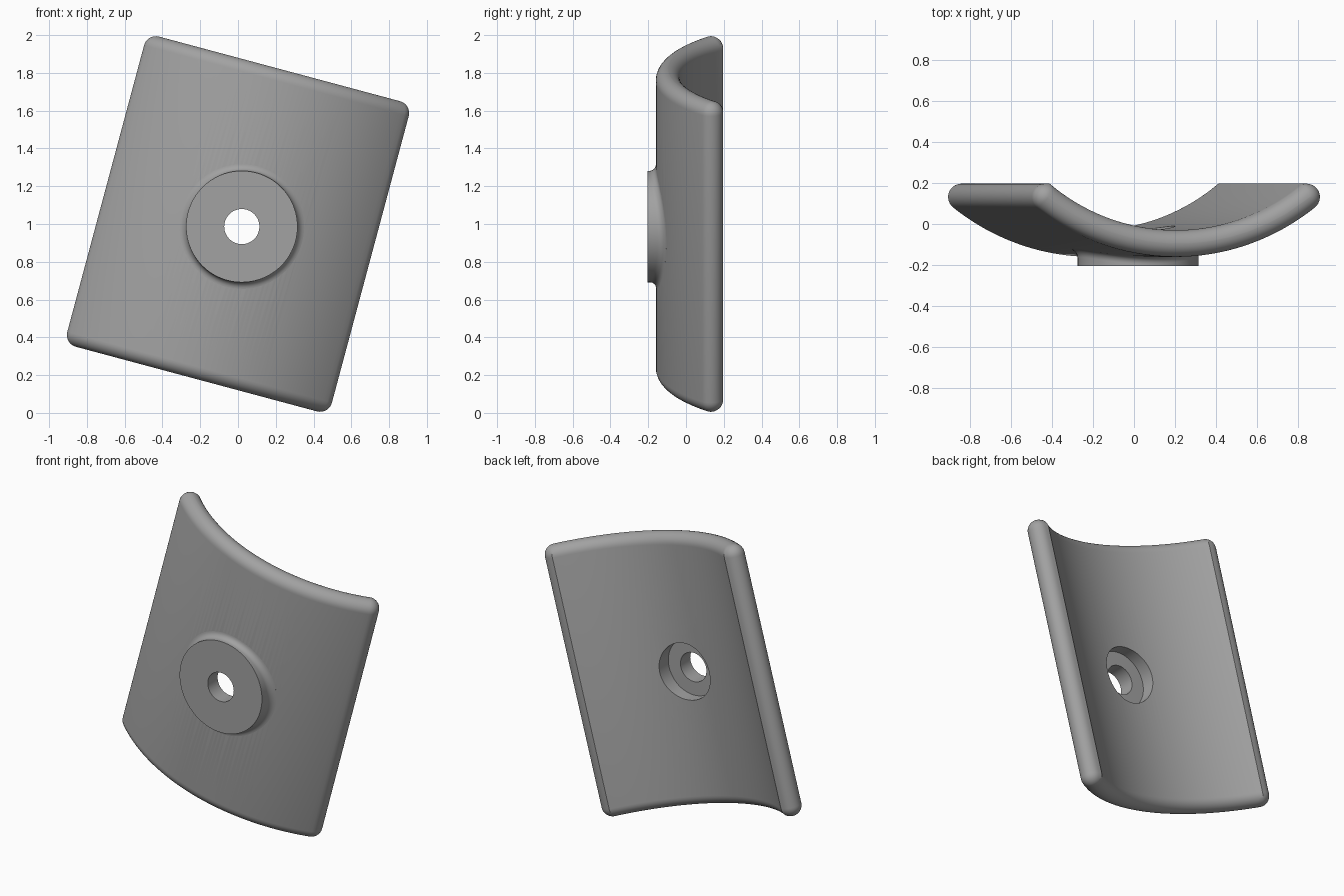
import bpy, bmesh, math
from mathutils import Matrix

cube = bpy.data.objects.get("Cube")
if cube:
    bpy.data.objects.remove(cube)

MID_R, AXIS_Y = 1.075, 0.98        # arc of the middle of the plate
HALF_T = 0.065                     # half the thickness, also the edge radius
END = math.radians(37.9)           # half angle of the arc
HALF_H = 0.85
BOSS_X, BOSS_Z, BOSS_R = 0.023, -0.008, 0.295
BOSS_FRONT, FILLET = -0.205, 0.035

grey = bpy.data.materials.new("neutral_grey")
grey.use_nodes = True
colour = (0.36, 0.36, 0.36, 1)
grey.diffuse_color = colour
grey.node_tree.nodes["Principled BSDF"].inputs["Base Color"].default_value = colour


def loft(name, rings):
    """Join equal closed rings into a capped solid."""
    bm = bmesh.new()
    loops = [[bm.verts.new(p) for p in ring] for ring in rings]
    for a, b in zip(loops, loops[1:]):
        for i in range(len(a)):
            j = (i + 1) % len(a)
            bm.faces.new((a[i], a[j], b[j], b[i]))
    bm.faces.new(loops[0])
    bm.faces.new(loops[-1])
    bmesh.ops.recalc_face_normals(bm, faces=bm.faces)
    mesh = bpy.data.meshes.new(name)
    bm.to_mesh(mesh)
    bm.free()
    mesh.materials.append(grey)
    obj = bpy.data.objects.new(name, mesh)
    bpy.context.collection.objects.link(obj)
    return obj


def arc(radius, start, stop, steps):
    angles = [start + (stop - start) * i / steps for i in range(steps + 1)]
    return [(radius * math.sin(a), AXIS_Y - radius * math.cos(a)) for a in angles]


def section(h):
    """Curved strip of half thickness h with rounded ends and a flat back edge."""
    cx, cy = MID_R * math.sin(END), AXIS_Y - MID_R * math.cos(END)
    outer = arc(MID_R + h, -END, END, 56)
    low = END - math.pi / 2
    cap = [low + (math.pi / 2 - low) * i / 12 for i in range(1, 13)]
    right = [(cx + h * math.cos(a), cy + h * math.sin(a)) for a in cap]
    left = [(-x, y) for x, y in reversed(right)]
    inner_end = math.acos((AXIS_Y - cy - h) / (MID_R - h))
    return outer + right + arc(MID_R - h, inner_end, -inner_end, 56) + left


def circle(radius, y_of_x, n=96):
    ring = []
    for i in range(n):
        a = math.tau * i / n
        x = BOSS_X + radius * math.cos(a)
        ring.append((x, y_of_x(x), BOSS_Z + radius * math.sin(a)))
    return ring


def outer_y(x):
    return AXIS_Y - math.sqrt((MID_R + HALF_T) ** 2 - x * x)


def boolean(target, tool, operation):
    mod = target.modifiers.new(operation.lower(), 'BOOLEAN')
    mod.operation, mod.object, mod.solver = operation, tool, 'EXACT'
    bpy.context.view_layer.objects.active = target
    bpy.ops.object.modifier_apply(modifier=mod.name)
    bpy.data.objects.remove(tool)


# Curved plate, rounded all along its top and bottom edges
levels = [math.radians(-88 + 11 * i) for i in range(9)]
bottom = [(-HALF_H + HALF_T + HALF_T * math.sin(a), HALF_T * math.cos(a)) for a in levels]
stations = bottom + [(-z, h) for z, h in reversed(bottom)]
plate = loft("curved_plate", [[(x, y, z) for x, y in section(h)] for z, h in stations])

# Round boss with a fillet that follows the curve of the plate
rings = [circle(BOSS_R, lambda x: BOSS_FRONT)]
for i in range(8):
    a = math.pi / 2 * i / 7
    lift = FILLET * (1 - math.sin(a))
    rings.append(circle(BOSS_R + FILLET * (1 - math.cos(a)), lambda x: outer_y(x) - lift))
rings.append(circle(BOSS_R + FILLET, lambda x: outer_y(x) + 0.03))
boolean(plate, loft("boss", rings), 'UNION')

# Through hole and the wider recess behind it
for name, radius, front in (("hole_cutter", 0.093, -0.5), ("recess_cutter", 0.18, -0.105)):
    cutter = loft(name, [circle(radius, lambda x: front), circle(radius, lambda x: 0.5)])
    cutter.hide_render = True
    boolean(plate, cutter, 'DIFFERENCE')

# Tilt the plate and stand it on the ground
plate.data.transform(Matrix.Translation((0, 0, 1)) @ Matrix.Rotation(math.radians(15), 4, 'Y'))
bpy.ops.object.select_all(action='DESELECT')
plate.select_set(True)
bpy.context.view_layer.objects.active = plate
bpy.ops.object.shade_smooth_by_angle(angle=math.radians(30))
